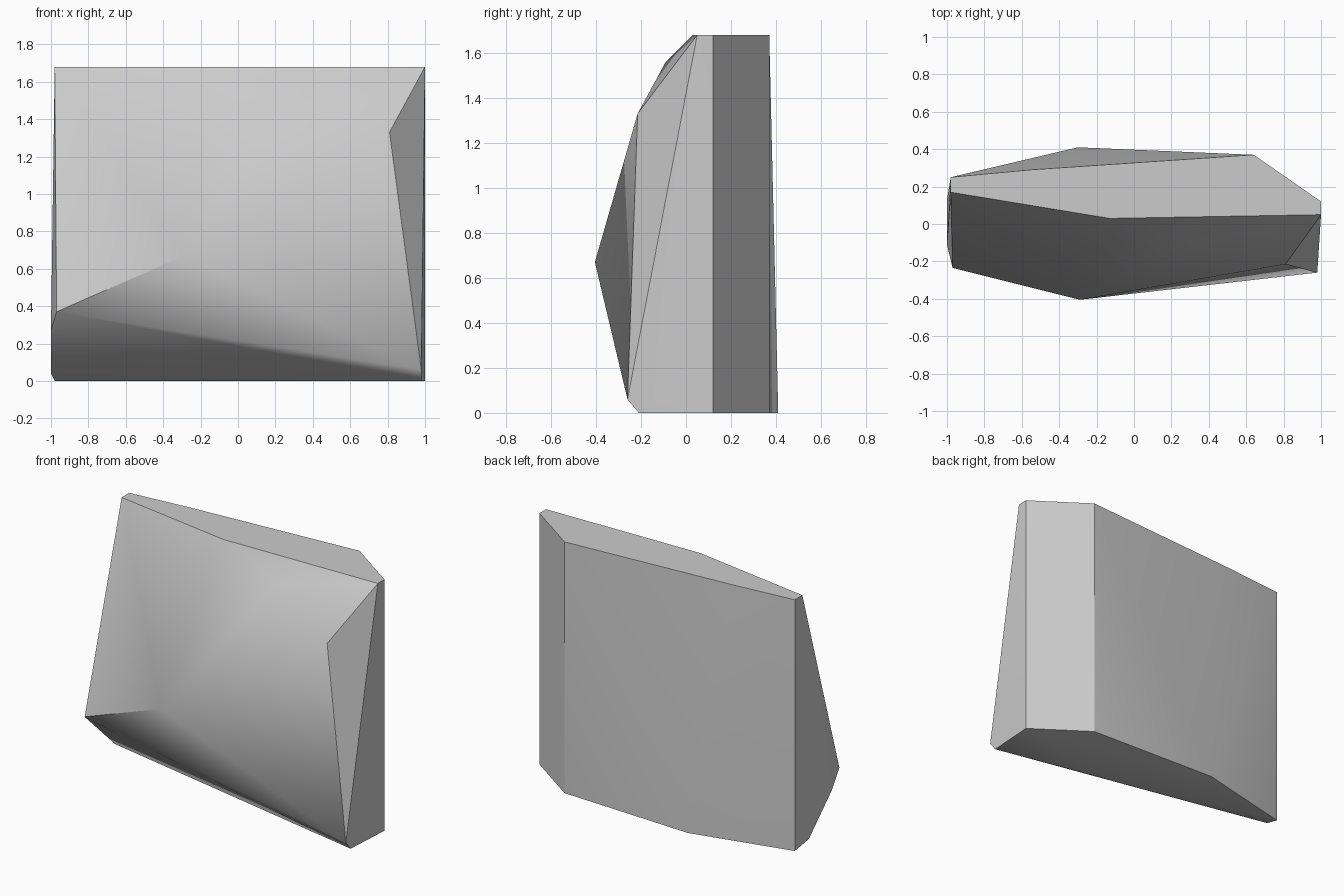
import bpy
import bmesh
import math

default_cube = bpy.data.objects.get("Cube")
if default_cube:
    bpy.data.objects.remove(default_cube, do_unlink=True)


def flat_material(name, value):
    material = bpy.data.materials.new(name)
    material.use_nodes = True
    colour = (value, value, value, 1.0)
    material.diffuse_color = colour
    shader = material.node_tree.nodes["Principled BSDF"]
    shader.inputs["Base Color"].default_value = colour
    shader.inputs["Roughness"].default_value = 0.9
    return material


def faceted_solid(name, points, material):
    """Wrap corner points in a clean convex skin with smooth shallow creases."""
    mesh = bpy.data.meshes.new(name)
    bm = bmesh.new()
    for point in points:
        bm.verts.new(point)
    hull = bmesh.ops.convex_hull(bm, input=bm.verts[:])
    unused = [v for v in hull["geom_interior"] if isinstance(v, bmesh.types.BMVert)]
    bmesh.ops.delete(bm, geom=unused, context="VERTS")
    bmesh.ops.dissolve_limit(bm, angle_limit=math.radians(1),
                             verts=bm.verts[:], edges=bm.edges[:])
    bmesh.ops.recalc_face_normals(bm, faces=bm.faces[:])
    bm.to_mesh(mesh)
    bm.free()
    mesh.materials.append(material)
    solid = bpy.data.objects.new(name, mesh)
    bpy.context.collection.objects.link(solid)
    bpy.ops.object.select_all(action="DESELECT")
    solid.select_set(True)
    bpy.context.view_layer.objects.active = solid
    bpy.ops.object.shade_smooth_by_angle(angle=math.radians(30))
    return solid


height = 1.68

# Flat top and bottom outlines, as x and y
top_outline = [(-0.98, 0.17), (-0.98, 0.25), (-0.55, 0.29), (0.64, 0.37),
               (1.0, 0.12), (1.0, 0.05), (-0.13, 0.03)]
bottom_outline = [(-0.98, 0.25), (-0.3, 0.41), (0.64, 0.37),
                  (1.0, 0.12), (0.98, -0.21), (0.3, -0.06)]

# Chiselled front: peak, upper shoulders and lower corners
front_corners = [(-0.29, -0.405, 0.67), (0.81, -0.215, 1.33), (0.35, -0.09, 1.56),
                 (0.98, -0.26, 0.06), (-0.97, -0.235, 0.37)]

# Undercut along the lower left edge
undercut_corners = [(-1.0, -0.11, 0.27), (-1.0, 0.13, 0.04)]

corners = [(x, y, height) for x, y in top_outline]
corners += [(x, y, 0) for x, y in bottom_outline]
corners += front_corners + undercut_corners

faceted_solid("rock_slab", corners, flat_material("stone_grey", 0.6))
